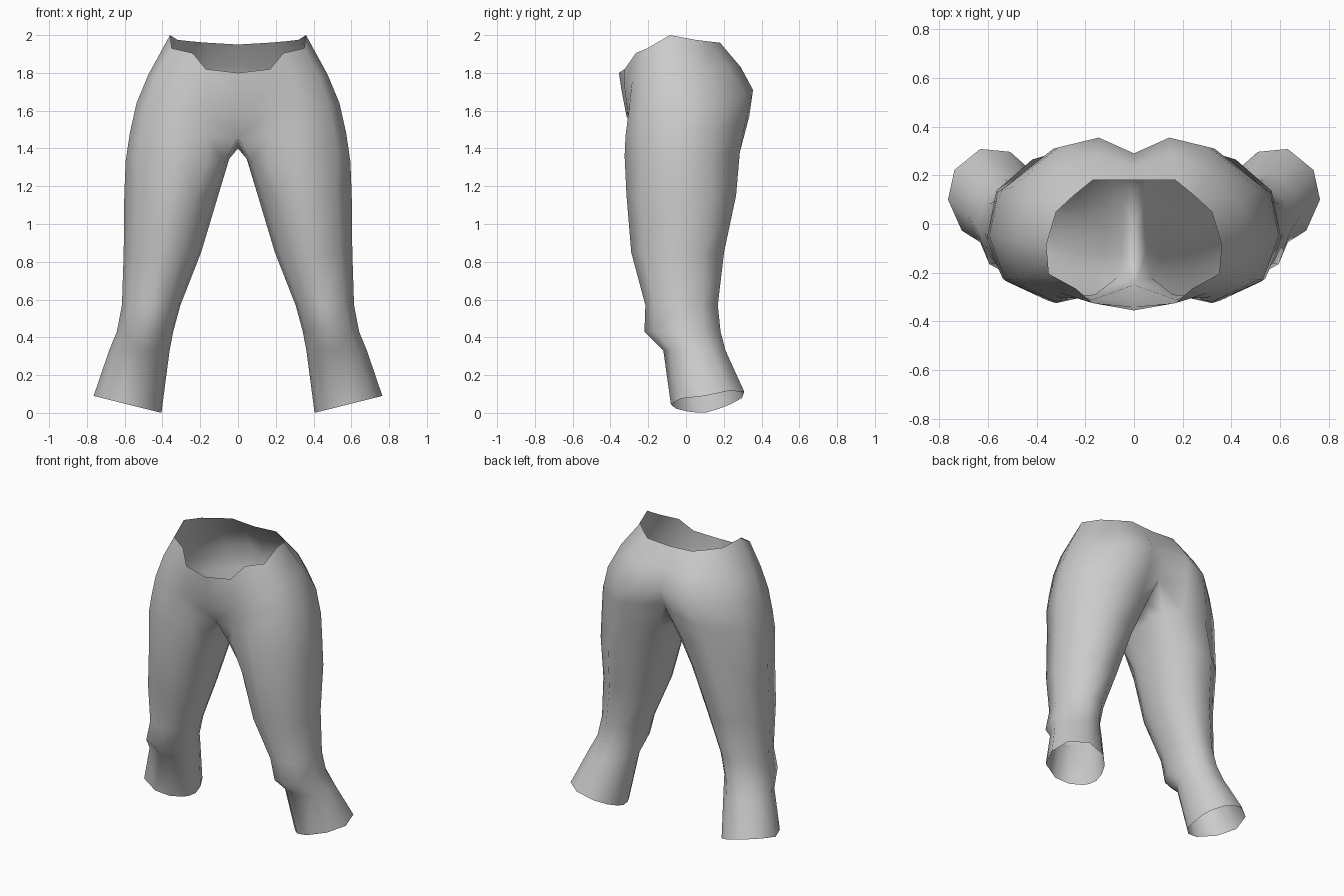
import bpy, bmesh, math

cloth = bpy.data.materials.new("grey cloth")
cloth.diffuse_color = (0.6, 0.6, 0.6, 1)

bm = bmesh.new()


def ring(points):
    return [bm.verts.new(p) for p in points]


def bridge(upper, lower, closed=False):
    n = len(upper)
    for i in range(n if closed else n - 1):
        j = (i + 1) % n
        bm.faces.new((lower[i], lower[j], upper[j], upper[i]))


# Half rings of the hips, running from front centre to back centre
waist = ring([(0, -.355, 1.80), (.17, -.325, 1.82), (.24, -.265, 1.905),
              (.35, -.205, 1.93), (.36, -.085, 2.0), (.32, .05, 1.975),
              (.25, .115, 1.967), (.17, .18, 1.96), (0, .18, 1.95)])
hip = ring([(0, -.34, 1.70), (.17, -.325, 1.72), (.30, -.285, 1.76),
            (.43, -.21, 1.78), (.475, -.07, 1.79), (.44, .09, 1.81),
            (.31, .22, 1.83), (.15, .29, 1.83), (0, .24, 1.83)])
seat = ring([(0, -.315, 1.57), (.17, -.31, 1.60), (.32, -.30, 1.62),
             (.48, -.225, 1.63), (.537, -.06, 1.64), (.50, .15, 1.66),
             (.31, .315, 1.69), (.145, .355, 1.71), (0, .29, 1.70)])
groin = ring([(0, -.25, 1.46), (.16, -.29, 1.46), (.32, -.32, 1.47),
              (.51, -.23, 1.48), (.573, -.05, 1.48), (.545, .14, 1.50),
              (.33, .31, 1.52), (.15, .335, 1.57), (0, .25, 1.57)])
bridge(waist, hip)
bridge(hip, seat)
bridge(seat, groin)

# Crotch line closes the groin into a full leg ring
groin += ring([(0, .13, 1.45), (0, 0, 1.40), (0, -.15, 1.40)])
thigh = ring([(.07, -.22, 1.33), (.16, -.29, 1.33), (.32, -.325, 1.36),
              (.53, -.23, 1.36), (.595, -.05, 1.33), (.56, .13, 1.36),
              (.35, .285, 1.38), (.17, .28, 1.38), (.075, .19, 1.36),
              (.05, .10, 1.35), (.045, 0, 1.35), (.05, -.12, 1.34)])
bridge(groin, thigh, True)

# Leg: oval rings given as height, inner x, outer x, front y, back y
ANGLES = [-147, -120, -90, -47, -5, 32, 75, 115, 143, 163, 182, 200]
LEG = [(1.15, .105, .603, -.315, .275),
       (.85, .195, .606, -.29, .21),
       (.57, .305, .615, -.215, .175),
       (.43, .343, .642, -.22, .19),
       (.33, .362, .683, -.12, .215),
       (None, .405, .765, -.08, .315)]      # slanted hem
last = thigh
for z, x0, x1, y0, y1 in LEG:
    points = []
    for a in map(math.radians, ANGLES):
        x = (x0 + x1) / 2 + (x1 - x0) / 2 * math.cos(a)
        y = (y0 + y1) / 2 + (y1 - y0) / 2 * math.sin(a)
        h = z if z is not None else .25 * (x - .405) + .27 * max(0, y - .1)
        points.append((x, y, h))
    current = ring(points)
    bridge(last, current, True)
    last = current

mesh = bpy.data.meshes.new("trousers")
bm.to_mesh(mesh)
bm.free()
mesh.materials.append(cloth)
for p in mesh.polygons:
    p.use_smooth = True

# Mirror across the centre seam
trousers = bpy.data.objects.new("trousers", mesh)
bpy.context.collection.objects.link(trousers)
mirror = trousers.modifiers.new("mirror", 'MIRROR')
mirror.use_clip = True
mirror.merge_threshold = 0.001
